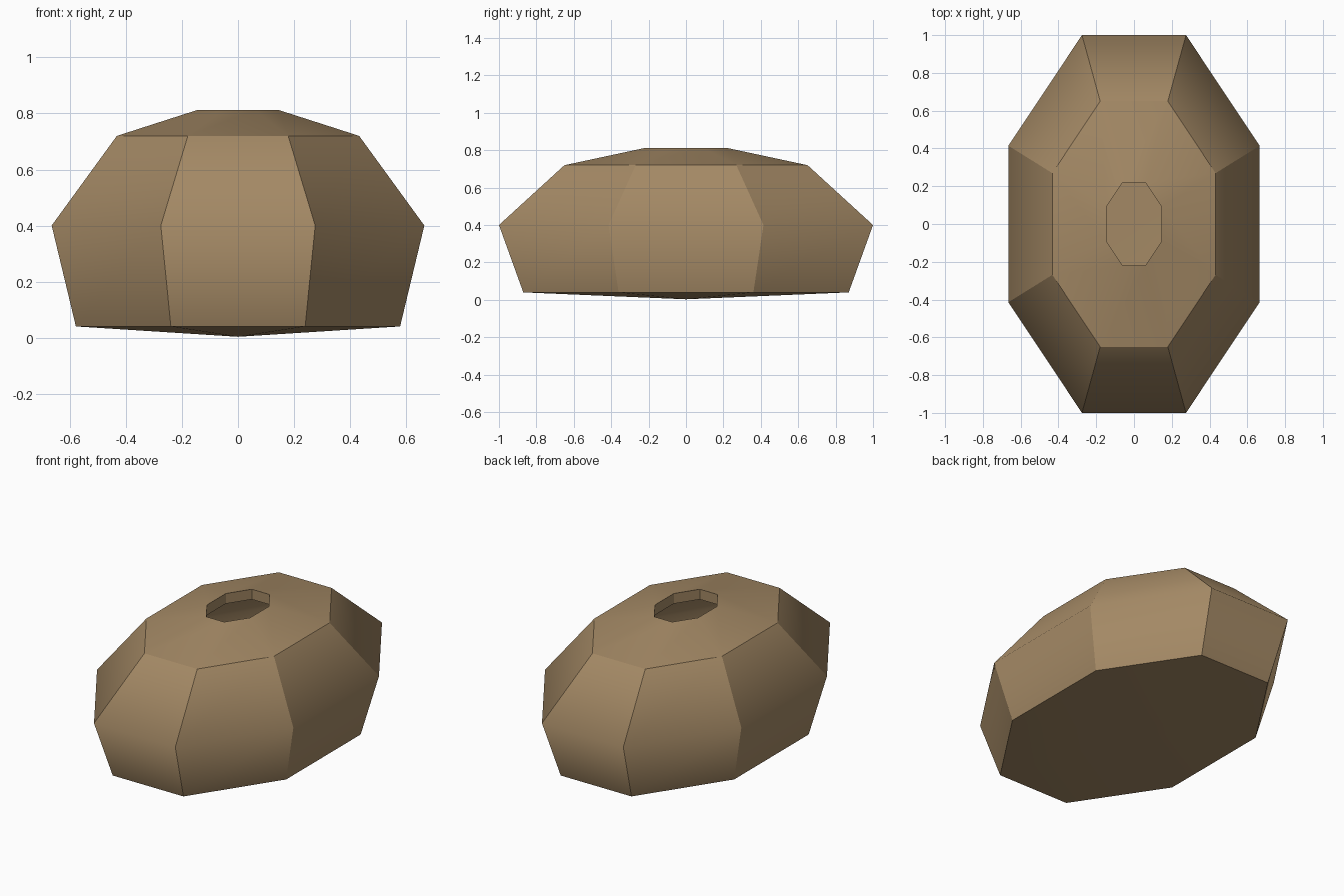
import bpy, bmesh, math

if "Cube" in bpy.data.objects:
    bpy.data.objects.remove(bpy.data.objects["Cube"])

SIDES = 8
WIDTH = 0.665                      # x half-width for a y half-length of 1
K = 1 / math.cos(math.pi / SIDES)

# Profile (half-length, height): outer wall up to the mouth, then the inner wall down
PROFILE = [(0.87, 0.04), (1.0, 0.40), (0.65, 0.72), (0.22, 0.812),
           (0.22, 0.75), (0.61, 0.67), (0.94, 0.40), (0.82, 0.10)]
SHARP_RINGS = {0, 2, 3, 4, 5, 7}   # the waist rings stay smooth
SMOOTH_BANDS = {2, 4}              # shoulder bands shade smoothly around

bm = bmesh.new()


def ring(r, z):
    angles = [(i + 0.5) * math.tau / SIDES for i in range(SIDES)]
    return [bm.verts.new((r * K * WIDTH * math.cos(a), r * K * math.sin(a), z)) for a in angles]


rings = [ring(r, z) for r, z in PROFILE]
bottom = bm.verts.new((0, 0, 0.003))
floor = bm.verts.new((0, 0, 0.07))

# Walls between rings, and the bottom and inner floor fans
for i in range(SIDES):
    j = (i + 1) % SIDES
    for a, b in zip(rings, rings[1:]):
        bm.faces.new((a[i], a[j], b[j], b[i]))
    bm.faces.new((bottom, rings[0][j], rings[0][i]))
    bm.faces.new((rings[-1][i], rings[-1][j], floor))
bmesh.ops.recalc_face_normals(bm, faces=bm.faces[:])

# Smooth faces with hard corners and hard shoulder, base and mouth edges
for f in bm.faces:
    f.smooth = True
for k, r in enumerate(rings):
    for i in range(SIDES):
        if k in SHARP_RINGS:
            bm.edges.get((r[i], r[(i + 1) % SIDES])).smooth = False
        if k + 1 < len(rings) and k not in SMOOTH_BANDS:
            bm.edges.get((r[i], rings[k + 1][i])).smooth = False

mesh = bpy.data.meshes.new("hollow_shell")
bm.to_mesh(mesh)
bm.free()

mat = bpy.data.materials.new("tan brown")
mat.diffuse_color = (0.37, 0.25, 0.13, 1)
mat.use_nodes = True
mat.node_tree.nodes["Principled BSDF"].inputs["Base Color"].default_value = mat.diffuse_color
mesh.materials.append(mat)
bpy.context.collection.objects.link(bpy.data.objects.new("hollow_shell", mesh))
